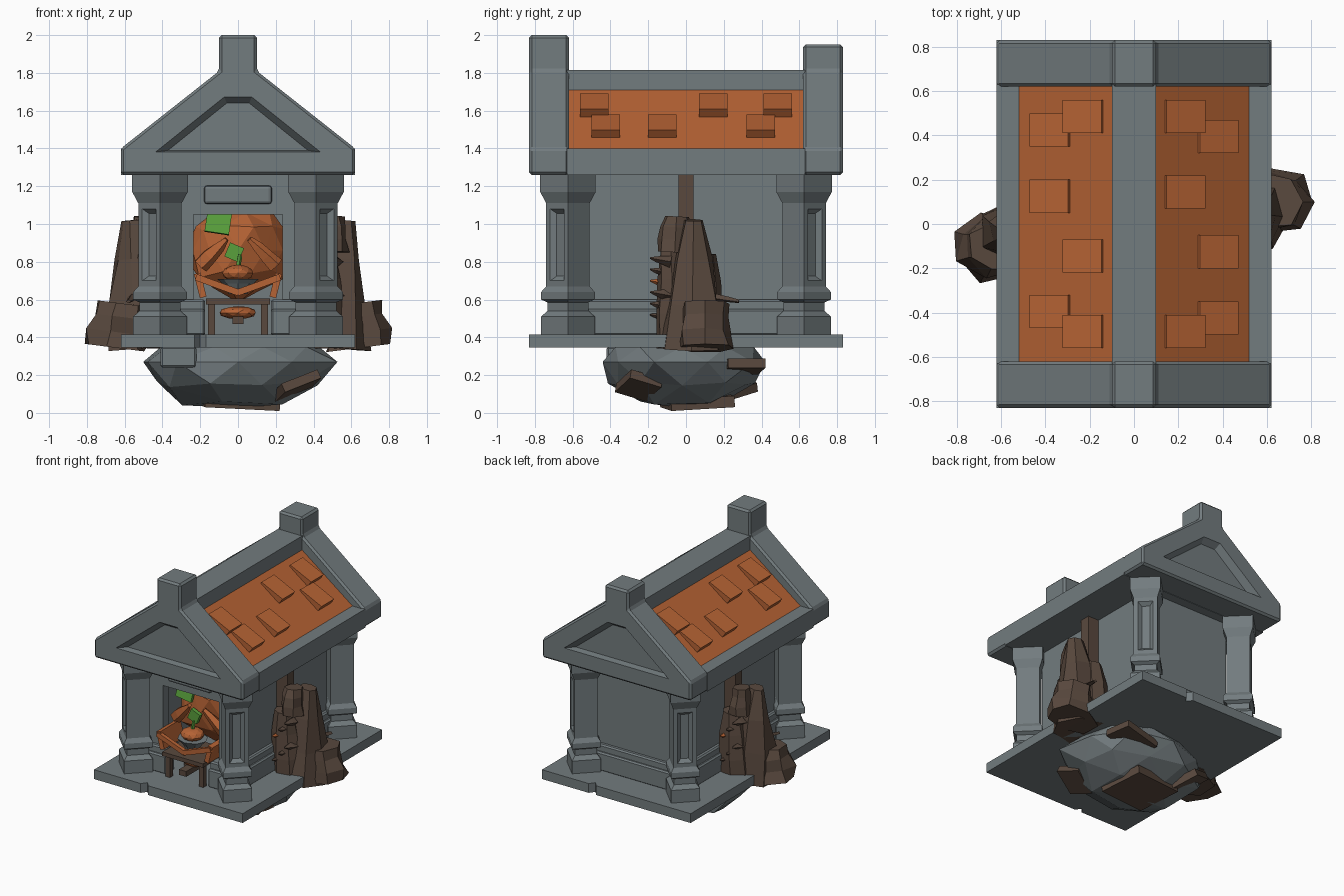
import bpy, bmesh, math, random
from mathutils import Vector

random.seed(7)
if "Cube" in bpy.data.objects:
    bpy.data.objects.remove(bpy.data.objects["Cube"], do_unlink=True)


def material(name, rgb):
    m = bpy.data.materials.new(name)
    m.use_nodes = True
    m.diffuse_color = (*rgb, 1)
    m.node_tree.nodes["Principled BSDF"].inputs["Base Color"].default_value = (*rgb, 1)
    return m


STONE = material("grey stone", (0.17, 0.2, 0.21))
TILE = material("orange tile", (0.47, 0.125, 0.035))
BARK = material("brown bark", (0.1, 0.066, 0.048))
LEAF = material("leaf green", (0.1, 0.35, 0.045))


def finish(name, bm, *mats):
    bmesh.ops.recalc_face_normals(bm, faces=bm.faces)
    mesh = bpy.data.meshes.new(name)
    bm.to_mesh(mesh)
    bm.free()
    ob = bpy.data.objects.new(name, mesh)
    bpy.context.collection.objects.link(ob)
    for m in mats:
        mesh.materials.append(m)
    return ob


def bevel(bm, width, segments=1):
    bmesh.ops.bevel(bm, geom=bm.edges[:], offset=width, segments=segments,
                    affect='EDGES', profile=0.5)


def loft(bm, rings):
    """Skin a list of equal point rings and cap both ends."""
    vs = [[bm.verts.new(p) for p in ring] for ring in rings]
    n = len(vs[0])
    for a, b in zip(vs, vs[1:]):
        for i in range(n):
            bm.faces.new((a[i], a[(i + 1) % n], b[(i + 1) % n], b[i]))
    bm.faces.new(vs[0])
    bm.faces.new(vs[-1])
    bmesh.ops.recalc_face_normals(bm, faces=bm.faces)


def box(name, lo, hi, mat, chamfer=0, segments=1, rot=(0, 0, 0)):
    bm = bmesh.new()
    bmesh.ops.create_cube(bm, size=1)
    lo, hi = Vector(lo), Vector(hi)
    bmesh.ops.scale(bm, vec=hi - lo, verts=bm.verts)
    if chamfer:
        bevel(bm, chamfer, segments)
    ob = finish(name, bm, mat)
    ob.location = (lo + hi) / 2
    ob.rotation_euler = rot
    return ob


def shard(name, base, r0, tip, r1, mat, sides=7, rough=0.15):
    """Rough tapered chunk running from base to tip."""
    base, tip = Vector(base), Vector(tip)
    turn = Vector((0, 0, 1)).rotation_difference(tip - base)
    rings = []
    for t in (0, 0.35, 0.7, 1):
        ring = []
        for i in range(sides):
            a = math.tau * i / sides
            k = random.uniform(1 - rough, 1 + rough)
            r = [u + (v - u) * t ** 1.5 for u, v in zip(r0, r1)]
            ring.append(base.lerp(tip, t) + turn @ Vector(
                (r[0] * k * math.cos(a), r[1] * k * math.sin(a), 0)))
        rings.append(ring)
    bm = bmesh.new()
    loft(bm, rings)
    return finish(name, bm, mat)


def boulder(name, centre, size, mat, detail=2, rough=0.08, ceiling=9):
    bm = bmesh.new()
    bmesh.ops.create_icosphere(bm, subdivisions=detail, radius=1)
    for v in bm.verts:
        k = random.uniform(1 - rough, 1 + rough)
        v.co = Vector(c + s * k * q for c, s, q in zip(centre, size, v.co))
        v.co.z = min(v.co.z, ceiling)
    return finish(name, bm, mat)


# Floor slab with chipped front and back edges
outline = [(-0.62, -0.83), (-0.23, -0.83), (-0.2, -0.79), (-0.17, -0.83), (0.62, -0.83),
           (0.62, 0.83), (0.23, 0.83), (0.2, 0.79), (0.17, 0.83), (-0.62, 0.83)]
bm = bmesh.new()
loft(bm, [[(x, y, z) for x, y in outline] for z in (0.345, 0.415)])
finish("floor_slab", bm, STONE)

# Chamber walls with a doorway, and a stepped plinth around them
for s, side in ((1, "left"), (-1, "right")):
    xs = sorted((0.29 * s, 0.35 * s))
    box(side + "_wall", (xs[0], -0.56, 0.41), (xs[1], 0.56, 1.27), STONE)
    xs = sorted((0.235 * s, 0.3 * s))
    box(side + "_door_jamb", (xs[0], -0.56, 0.41), (xs[1], -0.49, 1.27), STONE)
    for label, top, out in (("plinth", 0.55, 0.05), ("ledge", 0.6, 0.03)):
        xs = sorted((0.3 * s, (0.35 + out) * s))
        box(f"{side}_{label}", (xs[0], -0.56, 0.41), (xs[1], 0.56, top), STONE, 0.01)
        xs = sorted((0.175 * s, 0.37 * s))
        box(f"{side}_front_{label}", (xs[0], -0.56 - out, 0.41), (xs[1], -0.5, top), STONE, 0.01)
box("back_wall", (-0.35, 0.5, 0.41), (0.35, 0.56, 1.27), STONE)
box("back_plinth", (-0.37, 0.52, 0.41), (0.37, 0.61, 0.55), STONE, 0.01)
box("back_ledge", (-0.37, 0.52, 0.41), (0.37, 0.59, 0.6), STONE, 0.01)
box("door_lintel", (-0.3, -0.56, 1.05), (0.3, -0.49, 1.27), STONE)
box("door_plaque", (-0.18, -0.59, 1.105), (0.18, -0.55, 1.205), STONE, 0.018, 2)

# Corner columns, set diagonally, with a sunken panel on the outward face
profile = [(0.142, 0.41), (0.142, 0.51), (0.108, 0.54), (0.108, 0.585), (0.142, 0.6),
           (0.142, 0.64), (0.115, 0.67), (0.115, 1.11), (0.147, 1.17), (0.147, 1.27)]
for sx in (-1, 1):
    for sy in (-1, 1):
        bm = bmesh.new()
        loft(bm, [[(r, 0, z), (0, r, z), (-r, 0, z), (0, -r, z)] for r, z in profile])
        panel = max(bm.faces, key=lambda f: f.normal.dot((sx, sy, 0)) * f.calc_area())
        for rim, depth in ((0.042, 0), (0.034, -0.025)):
            bmesh.ops.inset_region(bm, faces=[panel], thickness=rim, depth=depth)
        ob = finish("column", bm, STONE)
        ob.location = (0.413 * sx, 0.625 * sy, 0)

# Gable ends, each topped by a post and sunk with a bevelled trapezoid
for s, side, top in ((-1, "front", 2.0), (1, "back", 1.95)):
    half = [(0.62, 1.26), (0.62, 1.4), (0.1, 1.81), (0.1, top)]
    shape = half + [(-x, z) for x, z in reversed(half)]
    bm = bmesh.new()
    loft(bm, [[(x, y * s, z) for x, z in shape] for y in (0.62, 0.83)])
    bevel(bm, 0.014)
    gable = finish(side + "_gable", bm, STONE)
    bm = bmesh.new()
    loft(bm, [[(-w, y * s, lo), (w, y * s, lo), (t, y * s, hi), (-t, y * s, hi)]
              for y, w, t, lo, hi in ((0.785, 0.37, 0.06, 1.39, 1.64),
                                      (0.84, 0.45, 0.075, 1.38, 1.68))])
    cutter = finish("gable_cutter", bm, STONE)
    cutter.hide_render = True
    cut = gable.modifiers.new("recess", 'BOOLEAN')
    cut.operation, cut.object, cut.solver = 'DIFFERENCE', cutter, 'EXACT'
    bpy.context.view_layer.objects.active = gable
    bpy.ops.object.modifier_apply(modifier=cut.name)
    bpy.data.objects.remove(cutter, do_unlink=True)

# Roof between the gables: stone eaves and ridge, tiled slopes
half = [(0.62, 1.26), (0.62, 1.4), (0.52, 1.4), (0.1, 1.71), (0.1, 1.815)]
bm = bmesh.new()
loft(bm, [[(x, y, z) for x, z in half + [(-x, z) for x, z in reversed(half)]]
          for y in (-0.63, 0.63)])
for f in bm.faces:
    f.material_index = int(f.normal.z > 0.3 and abs(f.normal.x) > 0.3)
finish("roof", bm, STONE, TILE)

# Wedge shingles, repeated on both slopes by a half turn
slope = Vector((0.42, 0, -0.31)).normalized()
up = Vector((0.31, 0, 0.42)).normalized()
for x0, ys in ((0.14, (0.485, 0.145, -0.485)), (0.29, (0.395, -0.125, -0.425))):
    for y in ys:
        for s in (1, -1):
            a = Vector((x0, 0, 1.71 - (x0 - 0.1) * 0.738))
            b = a + slope * 0.19
            tri = [a - up * 0.01, b - up * 0.01, b + up * 0.05, a + up * 0.012]
            bm = bmesh.new()
            loft(bm, [[(p.x * s, (y + d) * s, p.z) for p in tri] for d in (-0.075, 0.075)])
            finish("shingle", bm, TILE)

# Hanging boulder with embedded planks underneath
boulder("under_rock", (0, -0.02, 0.27), (0.52, 0.45, 0.25), STONE, 2, 0.09, 0.35)
box("bottom_plank", (-0.2, -0.11, 0.03), (0.2, 0.23, 0.09), BARK, rot=(0.06, 0.05, 0.15))
box("back_left_plank", (0.12, 0.2, 0.22), (0.42, 0.4, 0.27), BARK, rot=(0, -0.12, 0.15))
box("back_right_plank", (-0.4, 0.14, 0.12), (-0.18, 0.34, 0.17), BARK, rot=(0.3, 0.35, 0.5))
box("front_left_plank", (0.2, -0.34, 0.12), (0.42, -0.16, 0.17), BARK, rot=(-0.3, -0.35, 0.4))
box("under_block", (-0.41, -0.42, 0.24), (-0.22, -0.2, 0.35), STONE, 0.01)

# Jagged stumps against both side walls
chunks = [("stump", (0.5, 0.03, 0.345), (0.19, 0.17), (0.56, 0.04, 1.02), (0.06, 0.05)),
          ("stump_foot", (0.65, 0.1, 0.345), (0.18, 0.15), (0.62, 0.1, 0.58), (0.13, 0.12)),
          ("stump_head", (0.5, -0.06, 0.85), (0.08, 0.09), (0.5, -0.05, 1.04), (0.06, 0.07)),
          ("stump_side", (0.46, -0.06, 0.345), (0.13, 0.11), (0.44, -0.08, 0.86), (0.08, 0.06)),
          ("stump_back", (0.44, 0.1, 0.345), (0.12, 0.11), (0.46, 0.1, 0.84), (0.08, 0.06))]
for s, side in ((1, "left"), (-1, "right")):
    def flip(p):
        return (p[0] * s, p[1] * s, p[2])
    for name, base, r0, tip, r1 in chunks:
        shard(f"{side}_{name}", flip(base), r0, flip(tip), r1, BARK)
    for i in range(6):
        x, z = 0.42 + 0.05 * (i % 3), 0.5 + 0.06 * i
        shard(side + "_spike", flip((x, -0.08, z)), (0.04, 0.03), flip((x, -0.19, z + 0.02)),
              (0.004, 0.004), TILE if i == 3 else BARK, 4)
    shard(side + "_twig", flip((0.55, 0.1, 0.62)), (0.03, 0.02), flip((0.58, 0.28, 0.59)),
          (0.015, 0.01), BARK, 4)
    lo, hi = sorted((0.34 * s, 0.44 * s))
    box(side + "_post", (lo, -0.04, 0.8), (hi, 0.04, 1.26), BARK)

# Bench in the doorway
box("bench_top", (-0.17, -0.66, 0.575), (0.17, -0.36, 0.605), BARK)
for x in (-0.14, 0.14):
    for y in (-0.62, -0.4):
        box("bench_leg", (x - 0.018, y - 0.018, 0.415), (x + 0.018, y + 0.018, 0.58), BARK)
box("bench_rail", (-0.03, -0.66, 0.47), (0.03, -0.36, 0.51), BARK)
boulder("low_gourd", (0, -0.5, 0.53), (0.1, 0.09, 0.035), TILE, 2, 0.03)

# Gourds and greenery filling the doorway
boulder("large_gourd", (0, -0.27, 0.86), (0.27, 0.2, 0.25), TILE, 2, 0.12)
boulder("small_gourd", (0, -0.54, 0.74), (0.085, 0.08, 0.045), TILE, 2, 0.03)
shard("gourd_stem", (0, -0.54, 0.77), (0.015, 0.015), (0.01, -0.54, 0.84), (0.01, 0.01), LEAF, 5)
shard("dish", (0, -0.54, 0.63), (0.05, 0.05), (0, -0.54, 0.71), (0.11, 0.1), STONE, 8, 0)
box("top_leaf", (-0.17, -0.485, 0.95), (-0.04, -0.46, 1.06), LEAF, rot=(-0.2, 0.15, 0))
box("low_leaf", (-0.06, -0.5, 0.81), (0.02, -0.47, 0.89), LEAF, rot=(0, 0.4, 0))
for s in (-1, 1):
    box("broken_rind", (0.11 * s - 0.12, -0.65, 0.66), (0.11 * s + 0.12, -0.62, 0.695), TILE,
        rot=(0, -0.35 * s, 0))
    box("rind_side", (0.2 * s - 0.018, -0.64, 0.61), (0.2 * s + 0.018, -0.4, 0.74), TILE,
        rot=(0, 0.25 * s, 0))
    shard("rind_chip", (0.2 * s, -0.46, 0.78), (0.05, 0.04), (0.06 * s, -0.49, 0.92),
          (0.015, 0.02), TILE, 5)
